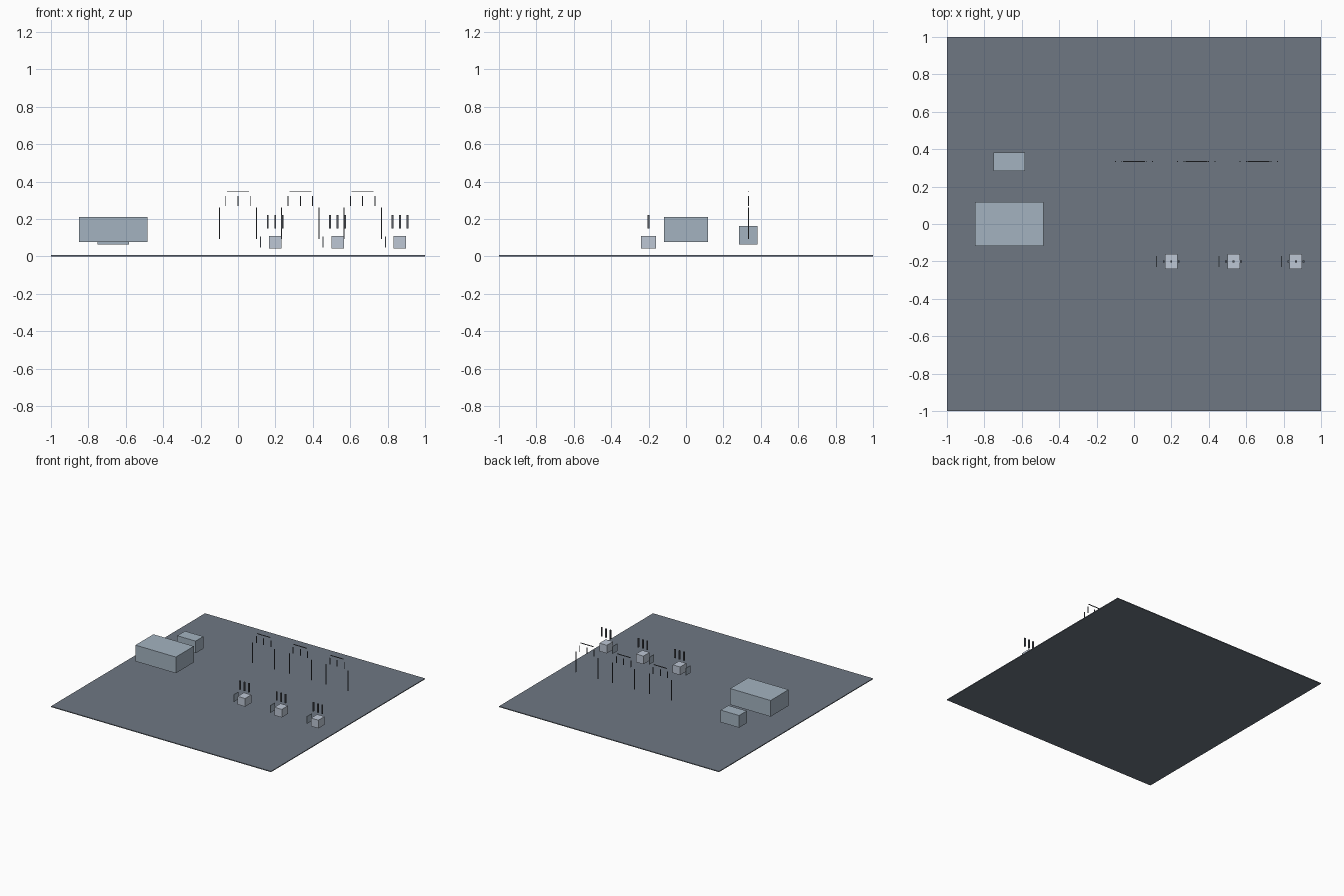
import bpy

if "Cube" in bpy.data.objects:
    bpy.data.objects.remove(bpy.data.objects["Cube"])


def material(name, rgb):
    m = bpy.data.materials.new(name)
    m.diffuse_color = (*rgb, 1)
    m.use_nodes = True
    m.node_tree.nodes["Principled BSDF"].inputs["Base Color"].default_value = m.diffuse_color
    return m


DARK = material("dark_slate", (0.156, 0.185, 0.226))
MID = material("mid_slate", (0.37, 0.45, 0.53))
LIGHT = material("light_slate", (0.51, 0.57, 0.66))
BLACK = material("charcoal", (0.1, 0.11, 0.13))


def box(name, center, size, mat):
    bpy.ops.mesh.primitive_cube_add(size=1, location=center)
    ob = bpy.context.object
    ob.name = name
    ob.scale = size
    ob.data.materials.append(mat)
    return ob


# Ground slab and the two large blocks
box("ground_slab", (0, 0, 0.0033), (2, 2, 0.0067), DARK)
box("large_block", (-0.667, 0, 0.145), (0.367, 0.233, 0.133), MID)
box("small_block", (-0.667, 0.333, 0.113), (0.167, 0.1, 0.1), MID)

T = 0.005
for i in range(3):
    # Row of thin frames: posts, short uprights, top bar
    cx, cy = i / 3, 1 / 3
    for s in (-1, 1):
        box("frame_post", (cx + s * 0.1, cy, 0.178), (T, T, 0.167), BLACK)
    for s in (-1, 0, 1):
        box("frame_upright", (cx + s * 0.0655, cy, 0.296), (T, T, 0.0533), BLACK)
    box("frame_top_bar", (cx, cy, 0.346), (0.118, T, T), BLACK)

    # Row of seats: cube, side panel, floating rods
    sx, sy = 0.2 + i / 3, -0.2
    box("seat_cube", (sx - 0.001, sy, 0.076), (0.067, 0.08, 0.067), LIGHT)
    box("seat_panel", (sx - 0.079, sy, 0.078), (T, 0.06, 0.06), MID)
    for s in (-1, 0, 1):
        box("seat_rod", (sx - 0.001 + s * 0.04, sy, 0.185), (0.01, 0.01, 0.073), BLACK)
